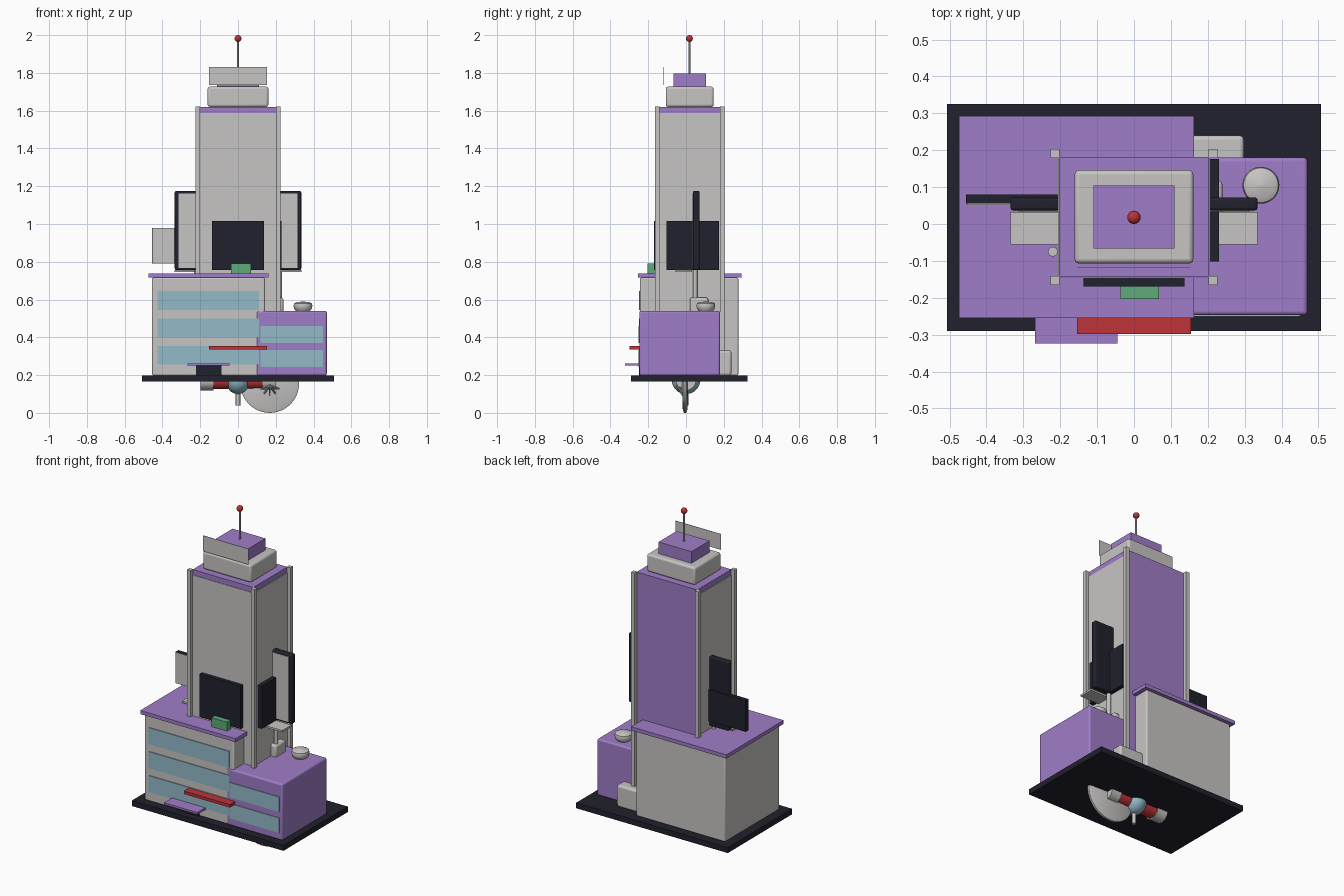
import bpy, math
from mathutils import Vector

if "Cube" in bpy.data.objects:
    bpy.data.objects.remove(bpy.data.objects["Cube"])


def material(name, rgb):
    m = bpy.data.materials.new(name)
    m.diffuse_color = (*rgb, 1)
    m.use_nodes = True
    m.node_tree.nodes["Principled BSDF"].inputs["Base Color"].default_value = m.diffuse_color
    return m


GRAY = material("light gray", (0.57, 0.56, 0.55))
PURPLE = material("purple", (0.35, 0.205, 0.58))
NAVY = material("dark navy", (0.015, 0.015, 0.026))
BLUE = material("pale blue", (0.29, 0.49, 0.58))
RED = material("red", (0.51, 0.033, 0.04))
GREEN = material("green", (0.115, 0.40, 0.19))


def box(name, x, y, z, mat, bevel=0.0):
    """Box from (min, max) ranges, optionally with rounded edges."""
    bpy.ops.mesh.primitive_cube_add(size=1)
    o = bpy.context.object
    o.name = name
    for v in o.data.vertices:
        v.co = [r[0] if c < 0 else r[1] for c, r in zip(v.co, (x, y, z))]
    o.data.materials.append(mat)
    if bevel:
        b = o.modifiers.new("round", "BEVEL")
        b.width = bevel
        b.segments = 3
        bpy.ops.object.shade_smooth_by_angle(angle=math.radians(40))
    return o


def rod(name, a, b, r, mat, sides=24):
    """Cylinder between two points."""
    a, b = Vector(a), Vector(b)
    bpy.ops.mesh.primitive_cylinder_add(radius=r, depth=(b - a).length,
                                        vertices=sides, location=(a + b) / 2)
    o = bpy.context.object
    o.name = name
    o.rotation_euler = (b - a).to_track_quat("Z", "Y").to_euler()
    o.data.materials.append(mat)
    bpy.ops.object.shade_smooth_by_angle(angle=math.radians(40))
    return o


def ball(name, c, size, mat):
    bpy.ops.mesh.primitive_uv_sphere_add(radius=1, segments=32, ring_count=16, location=c)
    o = bpy.context.object
    o.name = name
    o.scale = size
    o.data.materials.append(mat)
    bpy.ops.object.shade_smooth()
    return o


def lathe(name, profile, loc, rot, mat, n=40):
    """Closed (r, z) profile spun about local z."""
    verts = [(r * math.cos(2 * math.pi * i / n), r * math.sin(2 * math.pi * i / n), z)
             for i in range(n) for r, z in profile]
    k = len(profile)
    faces = [(i * k + j, (i + 1) % n * k + j, (i + 1) % n * k + j + 1, i * k + j + 1)
             for i in range(n) for j in range(k - 1)]
    me = bpy.data.meshes.new(name)
    me.from_pydata(verts, [], faces)
    o = bpy.data.objects.new(name, me)
    bpy.context.collection.objects.link(o)
    o.location, o.rotation_euler = loc, rot
    me.materials.append(mat)
    bpy.context.view_layer.objects.active = o
    bpy.ops.object.select_all(action="DESELECT")
    o.select_set(True)
    bpy.ops.object.shade_smooth_by_angle(angle=math.radians(40))
    return o


# Ground slab
box("base_slab", (-0.507, 0.507), (-0.29, 0.325), (0.165, 0.198), NAVY)

# Left wing with roof and window bands
box("left_wing", (-0.455, 0.142), (-0.243, 0.277), (0.198, 0.716), GRAY, 0.008)
box("left_wing_roof", (-0.475, 0.162), (-0.255, 0.293), (0.716, 0.738), PURPLE)
for i, z in enumerate((0.255, 0.40, 0.545)):
    box(f"left_window_band_{i}", (-0.425, 0.112), (-0.248, -0.24), (z, z + 0.1), BLUE)

# Right wing
box("right_wing", (0.098, 0.47), (-0.247, 0.18), (0.198, 0.54), PURPLE, 0.01)
for i, z in enumerate((0.243, 0.37)):
    box(f"right_window_band_{i}", (0.118, 0.45), (-0.251, -0.244), (z, z + 0.09), BLUE)
lathe("roof_tank", [(0, 0), (0.036, 0), (0.046, 0.012), (0.05, 0.028), (0.047, 0.042),
                    (0.035, 0.048), (0, 0.052)], (0.344, 0.105, 0.538), (0, 0, 0), GRAY)
box("rear_annex", (0.10, 0.298), (0.12, 0.24), (0.198, 0.33), GRAY, 0.012)

# Entrance, canopy and awning
box("entrance_door", (-0.222, -0.088), (-0.25, -0.242), (0.198, 0.25), NAVY)
box("entrance_canopy", (-0.268, -0.045), (-0.324, -0.243), (0.25, 0.262), PURPLE)
box("red_awning", (-0.154, 0.154), (-0.298, -0.243), (0.335, 0.353), RED)

# Tower: purple core and back, gray cladding on three sides
box("tower_core", (-0.203, 0.203), (-0.143, 0.182), (0.198, 1.62), PURPLE)
box("tower_front_cladding", (-0.205, 0.205), (-0.146, -0.14), (0.198, 1.588), GRAY)
for s, side in ((-1, "left"), (1, "right")):
    xs = sorted((s * 0.2, s * 0.206))
    box(f"tower_{side}_cladding", xs, (-0.146, 0.18), (0.198, 1.588), GRAY)
    xp = sorted((s * 0.202, s * 0.226))
    for end, y in (("front", -0.165), ("back", 0.179)):
        box(f"{side}_{end}_pillar", xp, (y, y + 0.024), (0.198, 1.622), GRAY)

# Stepped crown, sign plate and antenna
box("crown_lower", (-0.161, 0.161), (-0.107, 0.146), (1.62, 1.727), GRAY, 0.012)
box("crown_upper", (-0.11, 0.11), (-0.067, 0.105), (1.72, 1.797), PURPLE)
box("crown_sign_plate", (-0.153, 0.153), (-0.118, -0.116), (1.735, 1.83), GRAY)
rod("antenna", (0, 0.018, 1.79), (0, 0.018, 1.98), 0.005, GRAY, 12)
ball("antenna_beacon", (0, 0.018, 1.982), (0.018,) * 3, RED)

# Screens on front and right, green roof unit
box("front_screen", (-0.137, 0.137), (-0.17, -0.144), (0.757, 1.016), NAVY)
box("right_screen", (0.204, 0.231), (-0.102, 0.176), (0.757, 1.016), NAVY)
box("green_roof_unit", (-0.036, 0.068), (-0.203, -0.165), (0.737, 0.792), GREEN)

# Side billboards with gray faces and ledges
for s, side in ((-1, "left"), (1, "right")):
    box(f"{side}_billboard", sorted((s * 0.2, s * 0.335)), (0.037, 0.072),
        (0.757, 1.175), NAVY, 0.008)
    box(f"{side}_billboard_face", sorted((s * 0.206, s * 0.315)), (0.034, 0.039),
        (0.768, 1.162), GRAY)
    box(f"{side}_billboard_ledge", sorted((s * 0.2, s * 0.335)), (-0.056, 0.033),
        (0.746, 0.757), GRAY)
    rod(f"{side}_ledge_post", (s * 0.221, 0.048, 0.56), (s * 0.221, 0.048, 0.757), 0.012, GRAY)
rod("left_ledge_stub", (-0.22, -0.075, 0.735), (-0.22, -0.075, 0.75), 0.013, GRAY)
box("right_post_foot", (0.19, 0.24), (0.02, 0.118), (0.53, 0.61), GRAY, 0.012)
box("far_left_billboard", (-0.455, -0.204), (0.055, 0.08), (0.79, 0.98), NAVY)
box("far_left_billboard_face", (-0.453, -0.21), (0.052, 0.056), (0.792, 0.978), GRAY)

# Capsule machinery beneath the slab
ball("capsule_body", (0, 0, 0.172), (0.065, 0.075, 0.072), BLUE)
for s, side in ((-1, "left"), (1, "right")):
    rod(f"{side}_capsule_collar", (s * 0.04, 0, 0.172), (s * 0.135, 0, 0.172), 0.046, RED)
    rod(f"{side}_capsule_cap", (s * 0.13, 0, 0.172), (s * 0.198, 0, 0.172), 0.053, GRAY)
rod("capsule_peg", (0, 0, 0.038), (0, 0, 0.12), 0.012, GRAY)

# Upright dish with struts
lathe("dish", [(0, -0.017), (0.14, -0.012), (0.155, -0.006), (0.155, 0.006),
               (0.14, 0.012), (0, 0.017)],
      (0.168, -0.005, 0.155), (math.pi / 2, 0, 0), GRAY, 48)
for i in range(5):
    a = math.radians(200 + 35 * i)
    rod(f"dish_strut_{i}", (0.168, -0.05, 0.145),
        (0.168 + 0.055 * math.cos(a), -0.015, 0.145 + 0.055 * math.sin(a)), 0.005, GRAY, 8)
